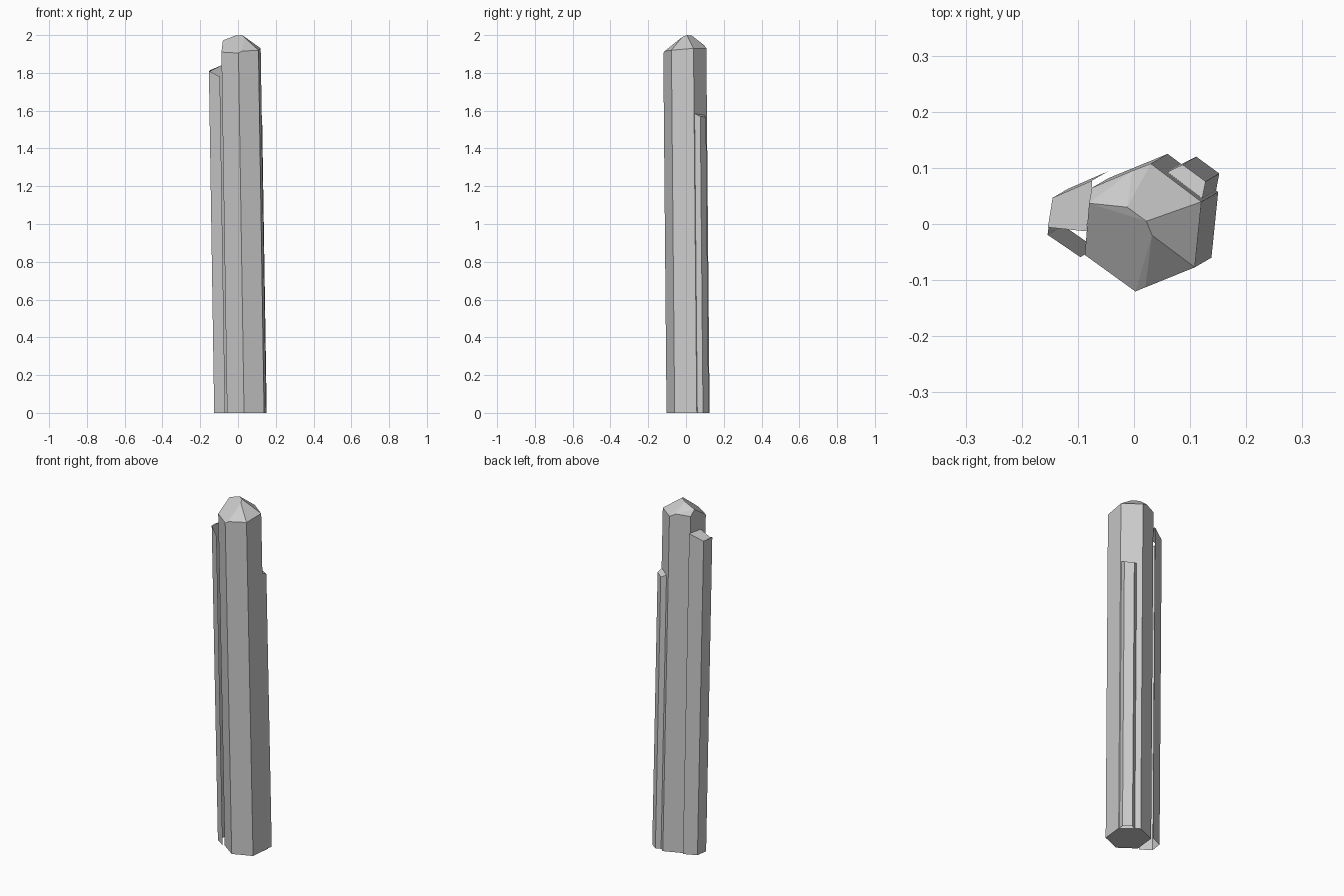
import bpy, bmesh

if "Cube" in bpy.data.objects:
    bpy.data.objects.remove(bpy.data.objects["Cube"])


def lean(x, y, z):
    """Every crystal shares the same slight tilt; x, y are floor-level positions."""
    return (x - 0.0155 * z, y - 0.009 * z, z)


def finish(bm, name):
    mesh = bpy.data.meshes.new(name)
    bm.to_mesh(mesh)
    bm.free()
    obj = bpy.data.objects.new(name, mesh)
    bpy.context.collection.objects.link(obj)
    return obj


# Main six-sided crystal: prism ring, chiselled shoulder heights and ridge
base = [(0.032, -0.103), (0.138, -0.06), (0.150, 0.057),
        (0.060, 0.125), (-0.045, 0.082), (-0.058, -0.038)]
shoulder = [1.905, 1.92, 1.93, 1.93, 1.94, 1.91]
tip = [(-0.08, 0.037, 1.972), (-0.012, 0.03, 1.998), (0.022, 0.005, 2.0),
       (0.032, -0.02, 1.99), (0.02, -0.113, 1.915), (-0.003, 0.095, 1.947)]
bm = bmesh.new()
for (x, y), z in zip(base, shoulder):
    bm.verts.new((x, y, 0))
    bm.verts.new(lean(x, y, z))
for p in tip:
    bm.verts.new(p)
bmesh.ops.convex_hull(bm, input=bm.verts[:])
bmesh.ops.dissolve_limit(bm, angle_limit=0.09, verts=bm.verts[:], edges=bm.edges[:])
finish(bm, "main_crystal")


def side_shard(name, outline, tops, cap_points):
    """Open strip of leaning side walls, closed by one sloping cap."""
    bm = bmesh.new()
    low = [bm.verts.new((x, y, 0)) for x, y in outline]
    high = [bm.verts.new(lean(x, y, z)) for (x, y), z in zip(outline, tops)]
    for i in range(len(outline) - 1):
        bm.faces.new((low[i + 1], low[i], high[i], high[i + 1]))
    bm.faces.new([bm.verts.new(p) for p in cap_points])
    bmesh.ops.remove_doubles(bm, verts=bm.verts[:], dist=0.002)
    bmesh.ops.recalc_face_normals(bm, faces=bm.faces[:])
    return finish(bm, name)


# Left shard: three outer walls, hollow inside, cap rising toward the main crystal
side_shard("left_shard",
           [(-0.068, -0.043), (-0.126, -0.003), (-0.117, 0.063), (-0.046, 0.094)],
           [1.78, 1.81, 1.81, 1.845],
           [lean(-0.117, 0.063, 1.81), (-0.1535, -0.006, 1.812),
            (-0.085, -0.013, 1.84), (-0.075, 0.065, 1.845), lean(-0.046, 0.094, 1.845)])

# Back shard: shorter, half sunk into the rear face
back = [(0.144, 0.048), (0.152, 0.09), (0.111, 0.12), (0.066, 0.098)]
back_tops = [1.59, 1.57, 1.565, 1.585]
side_shard("back_shard", back, back_tops,
           [lean(x, y, z) for (x, y), z in zip(back, back_tops)])
